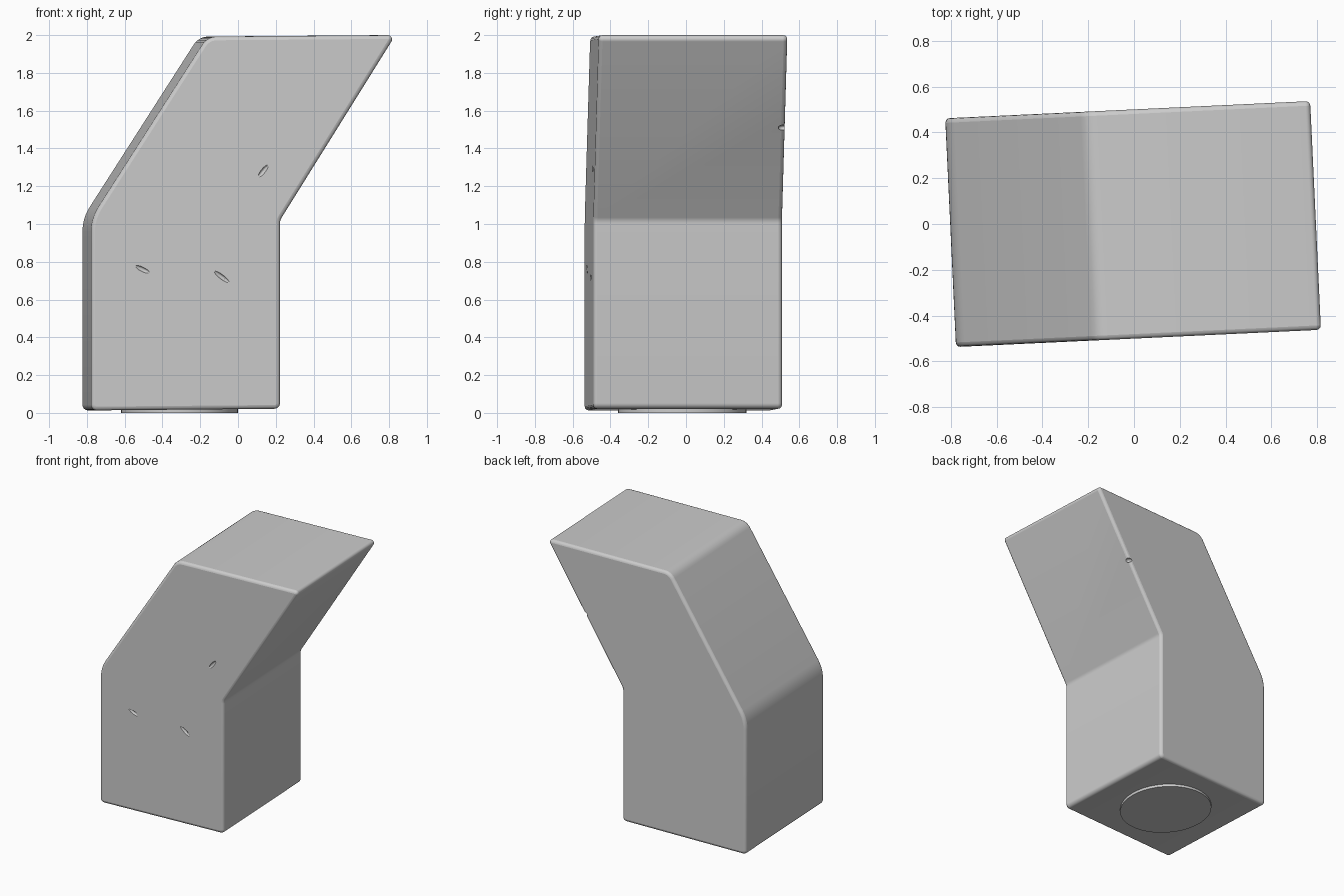
import bpy, bmesh, math
from mathutils import Vector

cube = bpy.data.objects.get("Cube")
if cube:
    bpy.data.objects.remove(cube, do_unlink=True)

TURN = math.radians(2.7)

grey = bpy.data.materials.new("plain grey")
grey.use_nodes = True
colour = (0.6, 0.6, 0.6, 1)
grey.diffuse_color = colour
grey.node_tree.nodes["Principled BSDF"].inputs["Base Color"].default_value = colour


def make_object(name, bm):
    mesh = bpy.data.meshes.new(name)
    bm.to_mesh(mesh)
    bm.free()
    mesh.materials.append(grey)
    obj = bpy.data.objects.new(name, mesh)
    bpy.context.collection.objects.link(obj)
    return obj


def rounded(corners, steps=6):
    """Replace each (x, z, radius) corner with a tangent arc."""
    points = []
    for i, (x, z, radius) in enumerate(corners):
        p = Vector((x, z))
        a = (Vector(corners[i - 1][:2]) - p).normalized()
        b = (Vector(corners[(i + 1) % len(corners)][:2]) - p).normalized()
        half = a.angle(b) / 2
        centre = p + (a + b).normalized() * radius / math.sin(half)
        start = (p + a * radius / math.tan(half) - centre).normalized()
        end = (p + b * radius / math.tan(half) - centre).normalized()
        for s in range(steps + 1):
            points.append(centre + start.slerp(end, s / steps) * radius)
    return points


# Bent block: side profile pulled through the depth, with softened rims
profile = [(-0.802, 0.013, 0.03), (0.2, 0.022, 0.03), (0.2, 1.02, 0.06),
           (0.812, 2.0, 0.022), (-0.185, 1.992, 0.09), (-0.802, 1.03, 0.25)]
bm = bmesh.new()
face = bm.faces.new([bm.verts.new((p.x, -0.5, p.y)) for p in rounded(profile)])
pulled = bmesh.ops.extrude_face_region(bm, geom=[face])["geom"]
bmesh.ops.translate(bm, vec=(0, 1, 0),
                    verts=[v for v in pulled if isinstance(v, bmesh.types.BMVert)])
bmesh.ops.recalc_face_normals(bm, faces=bm.faces[:])
body = make_object("bent_block", bm)
body.rotation_euler.z = TURN

bevel = body.modifiers.new("soft rims", 'BEVEL')
bevel.width = 0.02
bevel.segments = 3
bevel.limit_method = 'ANGLE'
bevel.angle_limit = math.radians(60)
bevel.use_clamp_overlap = False

# Shallow dents in the front face and a nick in the rear edge
dents = [(-0.53, -0.515, 0.76, 0.05, 0.45), (-0.11, -0.515, 0.72, 0.06, 0.65),
         (0.11, -0.515, 1.28, 0.05, -0.9), (0.505, 0.49, 1.51, 0.025, 0)]
bm = bmesh.new()
for x, y, z, length, tilt in dents:
    ball = bmesh.ops.create_icosphere(bm, subdivisions=3, radius=1)["verts"]
    bmesh.ops.scale(bm, verts=ball, vec=(length, 0.025, 0.015))
    for v in ball:
        dx, dz = v.co.x, v.co.z
        v.co.x = x + dx * math.cos(tilt) + dz * math.sin(tilt)
        v.co.z = z - dx * math.sin(tilt) + dz * math.cos(tilt)
        v.co.y += y
cutter = make_object("dent_cutter", bm)
cutter.rotation_euler.z = TURN
cutter.hide_render = True
cutter.hide_set(True)
cut = body.modifiers.new("dents", 'BOOLEAN')
cut.object = cutter
cut.operation = 'DIFFERENCE'
cut.solver = 'EXACT'

# Thin round pad under the block
bpy.ops.mesh.primitive_cylinder_add(vertices=40, radius=0.31, depth=0.03,
                                    location=(-0.31, -0.02, 0.015))
pad = bpy.context.object
pad.name = "base_pad"
pad.scale.y = 1.1
pad.data.materials.append(grey)

for obj in (body, pad):
    bpy.ops.object.select_all(action='DESELECT')
    obj.select_set(True)
    bpy.context.view_layer.objects.active = obj
    bpy.ops.object.shade_smooth_by_angle(angle=math.radians(35))
